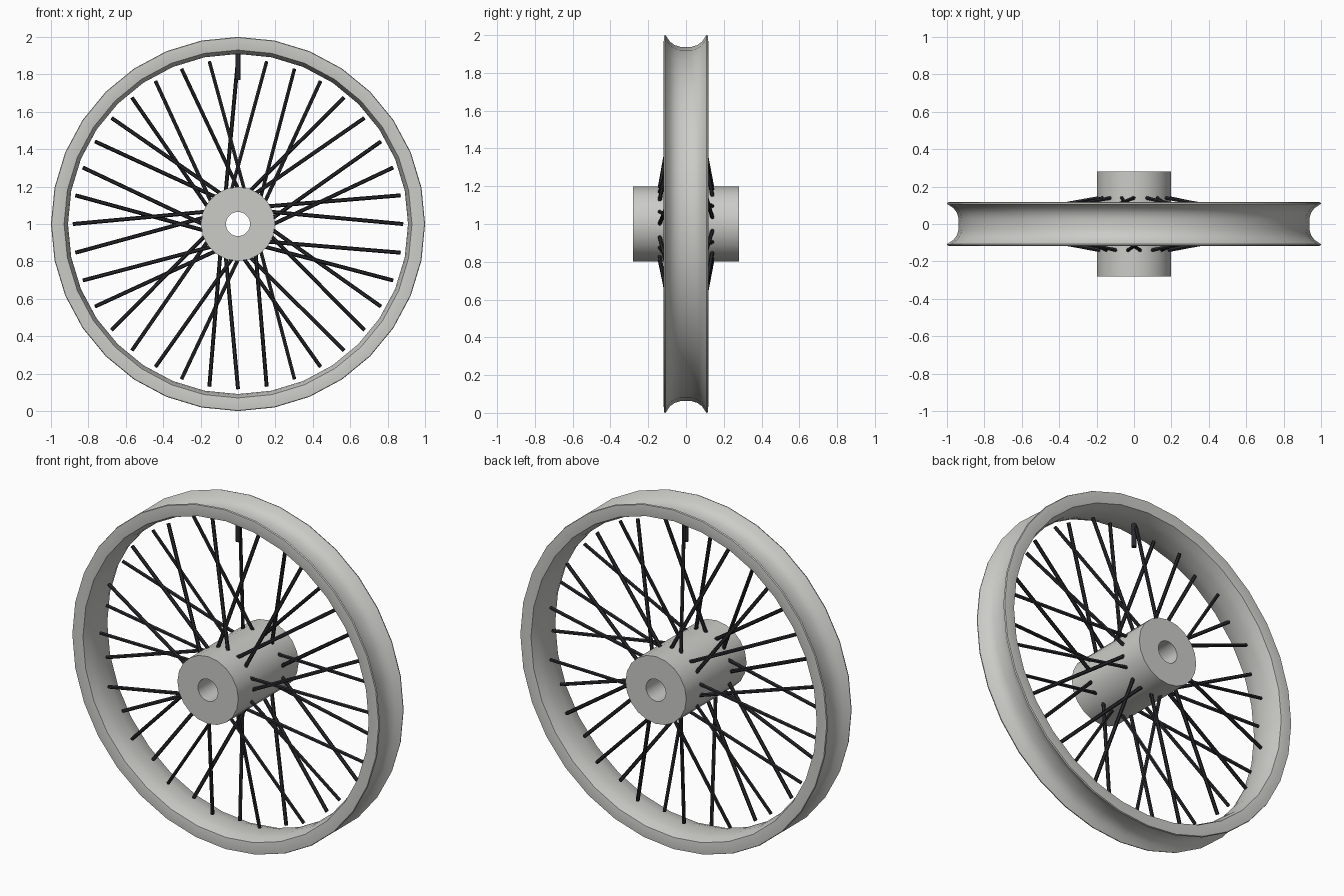
import bpy, bmesh, math
from mathutils import Vector, Matrix

if "Cube" in bpy.data.objects:
    bpy.data.objects.remove(bpy.data.objects["Cube"])

CENTRE = Vector((0, 0, 1))


def material(name, rgb):
    m = bpy.data.materials.new(name)
    m.diffuse_color = (*rgb, 1)
    m.use_nodes = True
    m.node_tree.nodes["Principled BSDF"].inputs["Base Color"].default_value = m.diffuse_color
    return m


metal = material("light grey metal", (0.60, 0.60, 0.575))
dark = material("dark steel", (0.022, 0.022, 0.027))


def make_object(name, bm, mat, angle):
    bmesh.ops.recalc_face_normals(bm, faces=bm.faces[:])
    mesh = bpy.data.meshes.new(name)
    bm.to_mesh(mesh)
    bm.free()
    mesh.materials.append(mat)
    ob = bpy.data.objects.new(name, mesh)
    bpy.context.collection.objects.link(ob)
    bpy.ops.object.select_all(action='DESELECT')
    ob.select_set(True)
    bpy.context.view_layer.objects.active = ob
    bpy.ops.object.shade_smooth_by_angle(angle=math.radians(angle))
    return ob


def polar(r, degrees, y):
    a = math.radians(degrees)
    return CENTRE + Vector((r * math.cos(a), y, r * math.sin(a)))


def revolve(name, profile, sides, mat, angle=35):
    """Spin a closed (y, radius) profile about the axle."""
    bm = bmesh.new()
    rings = [[bm.verts.new(polar(r, 360 * i / sides, y)) for y, r in profile]
             for i in range(sides)]
    n = len(profile)
    for i in range(sides):
        a, b = rings[i], rings[(i + 1) % sides]
        for j in range(n):
            k = (j + 1) % n
            bm.faces.new((a[j], a[k], b[k], b[j]))
    return make_object(name, bm, mat, angle)


def rod(name, start, end, radius, sides=8):
    bm = bmesh.new()
    d = end - start
    rot = d.to_track_quat('Z', 'Y').to_matrix().to_4x4()
    bmesh.ops.create_cone(bm, cap_ends=True, segments=sides, radius1=radius,
                          radius2=radius, depth=d.length,
                          matrix=Matrix.Translation((start + end) / 2) @ rot)
    return make_object(name, bm, dark, 50)


# Rim: half profile from the channel floor round the lip to the inner wall
half = [(0.03, 0.938), (0.06, 0.947), (0.085, 0.965), (0.103, 0.993),
        (0.108, 1.0), (0.116, 0.997), (0.118, 0.965), (0.113, 0.93),
        (0.07, 0.915), (0.03, 0.909)]
revolve("rim", half + [(-y, r) for y, r in reversed(half)], 32, metal)

# Hub: hollow barrel
revolve("hub", [(-0.28, 0.065), (-0.28, 0.198), (0.28, 0.198), (0.28, 0.065)],
        20, metal)

# Spokes: groups of four, alternating front and back, crossing in pairs
for group in range(9):
    for i, (side, lean) in enumerate([(-1, 20), (1, 20), (-1, -20), (1, -20)]):
        tip = 40 * group + 10 * i
        rod(f"spoke_{4 * group + i + 1}", polar(0.19, tip + lean, side * 0.14),
            polar(0.882, tip, side * 0.018), 0.0105, 6)

# Valve stem at the top of the rim
rod("valve_stem", Vector((0, 0, 1.77)), Vector((0, 0, 1.915)), 0.014, 10)
